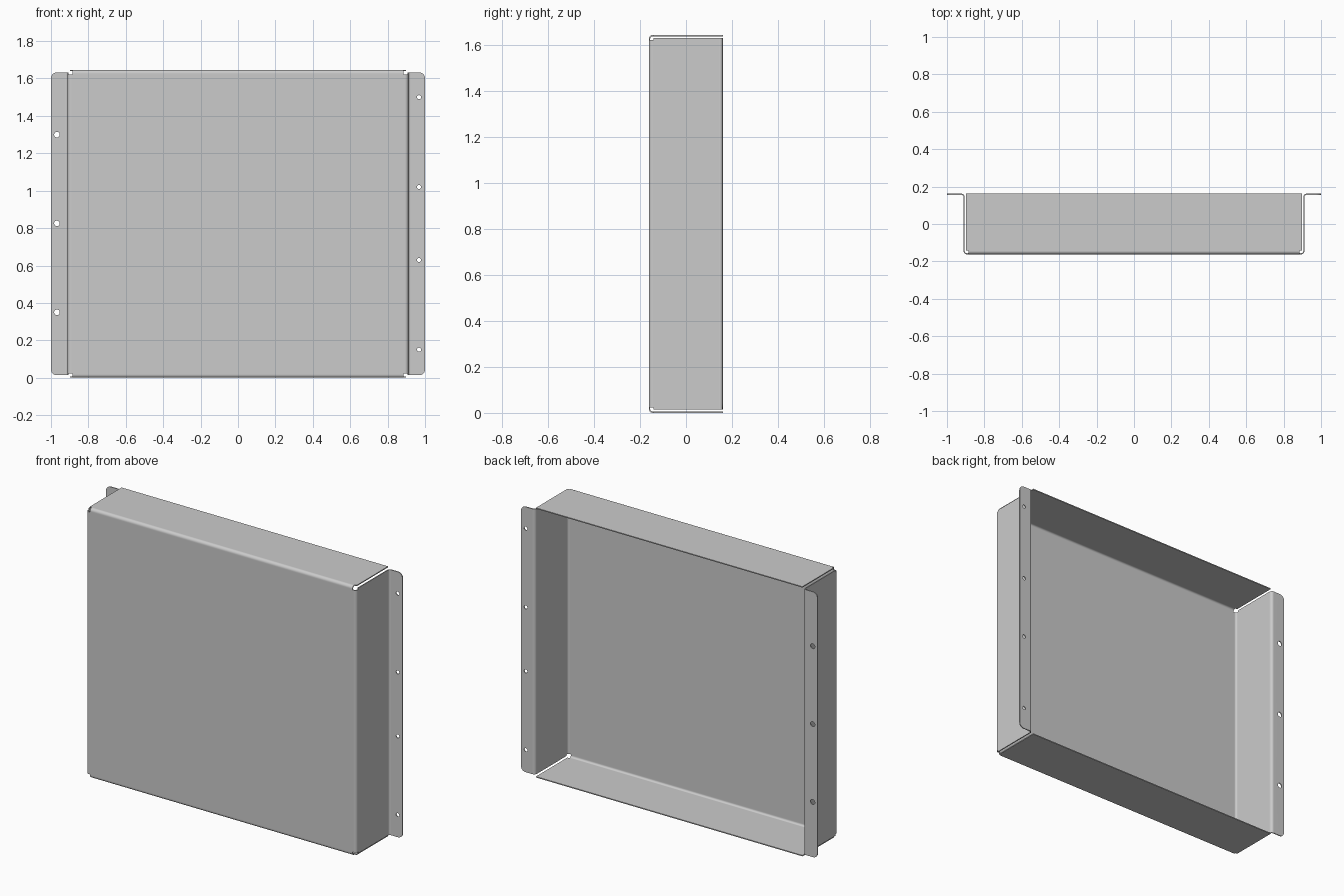
import bpy, bmesh, math
from mathutils import Vector, Matrix

if "Cube" in bpy.data.objects:
    bpy.data.objects.remove(bpy.data.objects["Cube"])

T = 0.006                 # sheet thickness
W, D, H = 0.908, 0.159, 1.645   # wall x, half depth (centre lines), total height
R = 0.015                 # bend radius on the centre line
RX, RZ = 0.886, 0.023     # corner relief starts here (from centre / from ends)
WALL_Z0, WALL_Z1 = 0.014, H - 0.013


def fillet(pts, r, n=8):
    """Round the inner corners of an open polyline."""
    pts = [Vector(p) for p in pts]
    out = [pts[0]]
    for a, b, c in zip(pts, pts[1:], pts[2:]):
        u, v = (a - b).normalized(), (c - b).normalized()
        centre = b + (u + v) * r           # right-angle bends
        for i in range(n + 1):
            t = math.pi / 2 * i / n
            out.append(centre - v * r * math.cos(t) - u * r * math.sin(t))
    return out + [pts[-1]]


def offset(pts, d):
    out = []
    for i, p in enumerate(pts):
        t = (pts[min(i + 1, len(pts) - 1)] - pts[max(i - 1, 0)]).normalized()
        out.append(p + Vector((-t.y, t.x)) * d)
    return out


def bent_sheet(path, place, lo, hi):
    """Thicken a 2D path and extrude it from lo to hi; place maps (a, b, s) to xyz."""
    c = fillet(path, R)
    loop = offset(c, T / 2) + offset(c, -T / 2)[::-1]
    bm = bmesh.new()
    f = bm.faces.new([bm.verts.new(place(p.x, p.y, lo)) for p in loop])
    g = bmesh.ops.extrude_face_region(bm, geom=[f])
    move = Vector(place(0, 0, hi)) - Vector(place(0, 0, lo))
    bmesh.ops.translate(bm, verts=[v for v in g['geom'] if isinstance(v, bmesh.types.BMVert)], vec=move)
    bmesh.ops.recalc_face_normals(bm, faces=bm.faces)
    return bm


def make_object(name, bm):
    me = bpy.data.meshes.new(name)
    bm.to_mesh(me)
    bm.free()
    ob = bpy.data.objects.new(name, me)
    bpy.context.collection.objects.link(ob)
    return ob


def activate(ob):
    bpy.ops.object.select_all(action='DESELECT')
    ob.select_set(True)
    bpy.context.view_layer.objects.active = ob


def finish(ob, cutter_bm=None):
    activate(ob)
    if cutter_bm:
        cutter = make_object("cutter", cutter_bm)
        cutter.hide_render = True
        m = ob.modifiers.new("cut", 'BOOLEAN')
        m.operation, m.solver, m.object = 'DIFFERENCE', 'EXACT', cutter
        bpy.ops.object.modifier_apply(modifier=m.name)
        bpy.data.objects.remove(cutter, do_unlink=True)
    bpy.ops.object.shade_smooth_by_angle(angle=math.radians(30))
    w = ob.modifiers.new("flat_faces", 'WEIGHTED_NORMAL')
    w.keep_sharp = True


def add_box(bm, lo, hi):
    lo, hi = Vector(lo), Vector(hi)
    bmesh.ops.create_cube(bm, size=1, matrix=Matrix.Translation((lo + hi) / 2) @ Matrix.Diagonal((*(hi - lo), 1)))


def relief_cutter():
    """Small blocks that open the four front corners."""
    bm = bmesh.new()
    for x0, x1 in ((-0.95, -RX), (RX, 0.95)):
        for z0, z1 in ((-0.05, RZ), (H - RZ, H + 0.05)):
            add_box(bm, (x0, -0.2, z0), (x1, -0.141, z1))
    return bm


# Front panel
bm = bmesh.new()
add_box(bm, (-RX, -D - T / 2, RZ), (RX, -D + T / 2, H - RZ))
finish(make_object("front_panel", bm))

# Side walls with outward mounting flanges, rounded corners and screw holes
side_path = [(RX, -D), (W, -D), (W, D), (1, D)]
sides = (("left_side", -1, 0.015, (0.35, 0.825, 1.30)),
         ("right_side", 1, 0.011, (0.15, 0.63, 1.02, 1.50)))
for name, s, hole_r, heights in sides:
    bm = bent_sheet(side_path, lambda a, b, z: (s * a, b, z), WALL_Z0, WALL_Z1)
    corners = [e for e in bm.edges if all(abs(v.co.x) > 0.999 for v in e.verts)
               and abs(e.verts[0].co.z - e.verts[1].co.z) < 1e-4]
    bmesh.ops.bevel(bm, geom=corners, offset=0.03, segments=8, profile=0.5, affect='EDGES')
    cut = relief_cutter()
    for z in heights:
        bmesh.ops.create_cone(cut, cap_ends=True, segments=24, radius1=hole_r, radius2=hole_r, depth=0.05,
                              matrix=Matrix.Translation((s * 0.968, D, z)) @ Matrix.Rotation(math.pi / 2, 4, 'X'))
    finish(make_object(name, bm), cut)

# Top and bottom lips, bent back from the front panel
lip_path = [(-D, H - RZ), (-D, H - T / 2), (D + T / 2, H - T / 2)]
for name, place in (("top_lip", lambda a, b, x: (x, a, b)),
                    ("bottom_lip", lambda a, b, x: (x, a, H - b))):
    finish(make_object(name, bent_sheet(lip_path, place, -0.899, 0.899)), relief_cutter())
